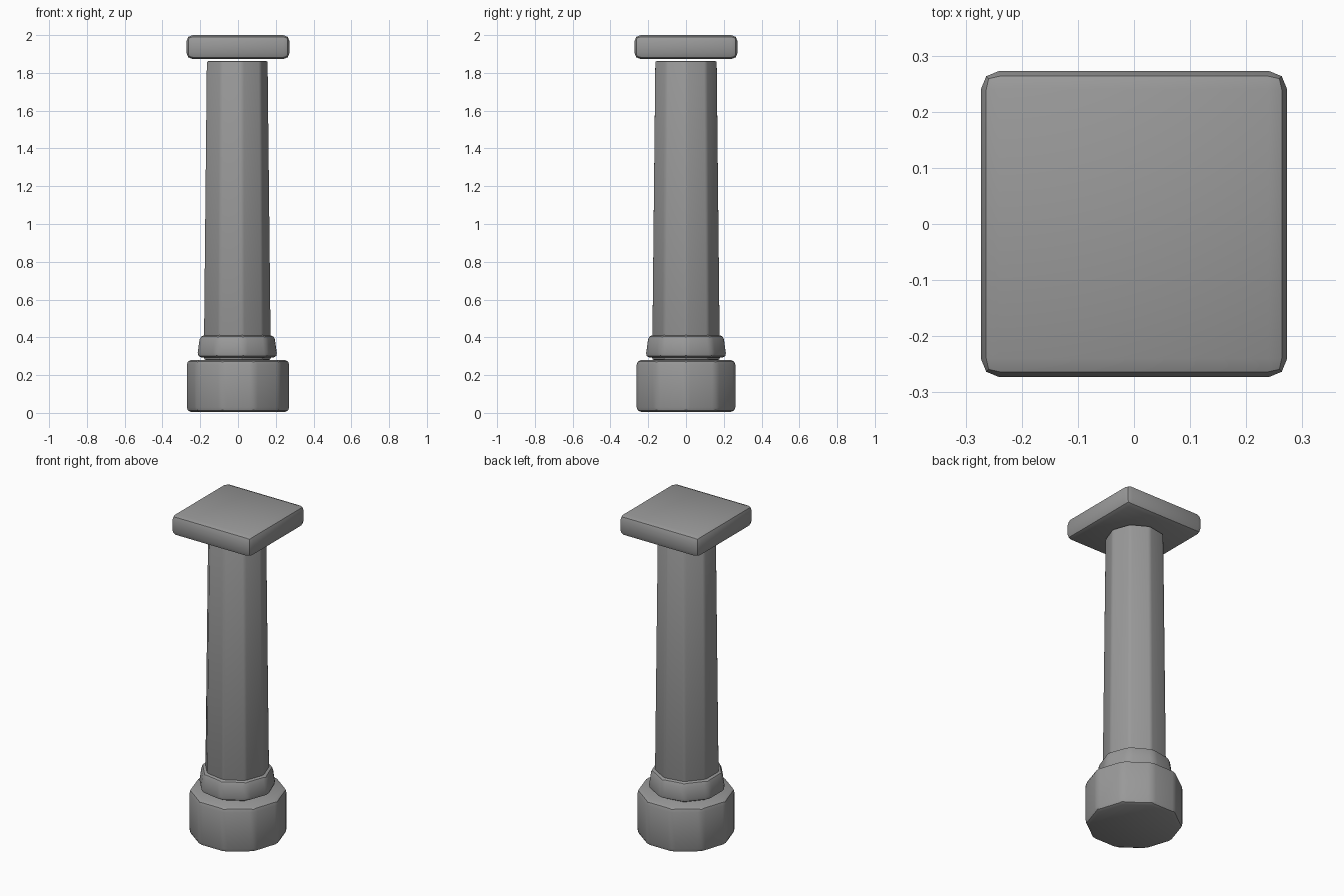
import bpy
import bmesh
from math import radians, pi, cos, sin

if "Cube" in bpy.data.objects:
    bpy.data.objects.remove(bpy.data.objects["Cube"], do_unlink=True)

# One stone colour for the whole column
stone = bpy.data.materials.new("grey_stone")
stone.use_nodes = True
GREY = (0.32, 0.32, 0.32, 1)
stone.diffuse_color = GREY
stone.node_tree.nodes["Principled BSDF"].inputs["Base Color"].default_value = GREY


def finish(name, bm, bevel):
    """Turn a bmesh into a bevelled, smooth-shaded stone block."""
    bmesh.ops.recalc_face_normals(bm, faces=bm.faces)
    mesh = bpy.data.meshes.new(name)
    bm.to_mesh(mesh)
    bm.free()
    mesh.materials.append(stone)
    block = bpy.data.objects.new(name, mesh)
    bpy.context.collection.objects.link(block)
    mod = block.modifiers.new("rounded_edges", "BEVEL")
    mod.width = bevel
    mod.segments = 2
    mod.limit_method = "ANGLE"
    mod.angle_limit = radians(30)
    bpy.ops.object.select_all(action="DESELECT")
    block.select_set(True)
    bpy.context.view_layer.objects.active = block
    bpy.ops.object.modifier_apply(modifier=mod.name)
    bpy.ops.object.shade_smooth_by_angle(angle=radians(30))
    return block


def prism(name, sides, bottom, top, bevel, x=0.0):
    """Tapered prism between two (radius, height) rings."""
    bm = bmesh.new()
    rings = []
    for radius, z in (bottom, top):
        rings.append([bm.verts.new((x + radius * cos(2 * pi * i / sides),
                                    radius * sin(2 * pi * i / sides), z))
                      for i in range(sides)])
    low, high = rings
    for i in range(sides):
        j = (i + 1) % sides
        bm.faces.new((low[i], low[j], high[j], high[i]))
    bm.faces.new(low[::-1])
    bm.faces.new(high)
    return finish(name, bm, bevel)


# Ten-sided plinth, nine-sided collar and shaft
prism("plinth", 10, (0.275, 0.005), (0.275, 0.28), 0.025)
prism("collar", 9, (0.222, 0.293), (0.205, 0.412), 0.025, -0.008)
prism("shaft", 9, (0.184, 0.28), (0.167, 1.864), 0.012, -0.008)

# Square slab on top
bm = bmesh.new()
bmesh.ops.create_cube(bm, size=1)
for v in bm.verts:
    v.co = (v.co.x * 0.546, v.co.y * 0.546, 1.9365 + v.co.z * 0.127)
finish("capital_slab", bm, 0.033)
